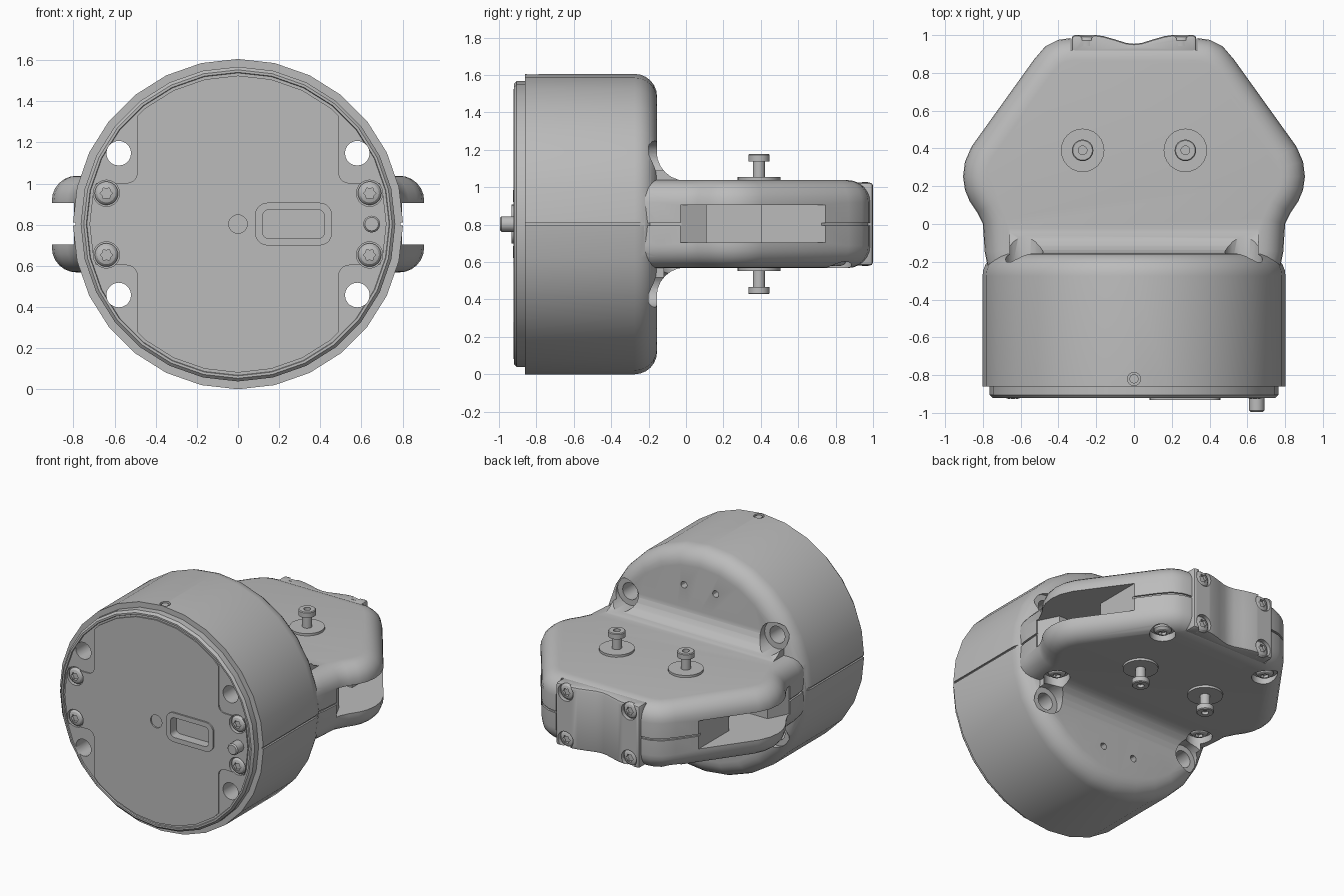
import bpy, bmesh
from math import sin, cos, pi, radians
from mathutils import Vector

cube = bpy.data.objects.get("Cube")
if cube:
    bpy.data.objects.remove(cube, do_unlink=True)

grey = bpy.data.materials.new("plain grey")
grey.use_nodes = True
grey.diffuse_color = (0.5, 0.5, 0.5, 1)
grey.node_tree.nodes["Principled BSDF"].inputs["Base Color"].default_value = grey.diffuse_color

MID = 0.803          # height of the central axis
HALF = 0.235         # half thickness of the arm
FRONT, BACK, DOWN, UP = (pi / 2, 0, 0), (-pi / 2, 0, 0), (pi, 0, 0), (0, 0, 0)
SIGNS = [(sx, sz) for sx in (1, -1) for sz in (1, -1)]
helpers = []

def place(name, me, loc, rot):
    ob = bpy.data.objects.new(name, me)
    ob.location, ob.rotation_euler = loc, rot
    bpy.context.collection.objects.link(ob)
    return ob

def make(name, bm, loc=(0, 0, 0), rot=UP):
    bmesh.ops.remove_doubles(bm, verts=bm.verts, dist=1e-5)
    bmesh.ops.recalc_face_normals(bm, faces=bm.faces)
    me = bpy.data.meshes.new(name)
    bm.to_mesh(me)
    bm.free()
    me.materials.append(grey)
    return place(name, me, loc, rot)

def loft(rings):
    bm = bmesh.new()
    loops = [[bm.verts.new(p) for p in ring] for ring in rings]
    n = len(loops[0])
    for a, b in zip(loops, loops[1:]):
        for i in range(n):
            j = (i + 1) % n
            bm.faces.new((a[i], a[j], b[j], b[i]))
    bm.faces.new(loops[0])
    bm.faces.new(loops[-1])
    return bm

def prism(name, pts, lo, hi, axis):
    to3 = {"x": lambda u, v, w: (w, u, v),
           "y": lambda u, v, w: (u, w, v),
           "z": lambda u, v, w: (u, v, w)}[axis]
    return make(name, loft([[to3(u, v, w) for u, v in pts] for w in (lo, hi)]))

def lathe(name, profile, loc=(0, 0, 0), rot=UP, steps=24):
    bm = bmesh.new()
    vs = [bm.verts.new((r, 0, h)) for r, h in profile]
    es = [bm.edges.new(e) for e in zip(vs, vs[1:])]
    bmesh.ops.spin(bm, geom=vs + es, axis=(0, 0, 1), cent=(0, 0, 0), angle=2 * pi, steps=steps)
    return make(name, bm, loc, rot)

def circle(u, v, r, n=20):
    return [(u + r * cos(2 * pi * i / n), v + r * sin(2 * pi * i / n)) for i in range(n)]

def rounded(u, v, hu, hv, r):
    pts = []
    for k, (su, sv) in enumerate(((1, 1), (-1, 1), (-1, -1), (1, -1))):
        for i in range(6):
            a = (k + i / 5) * pi / 2
            pts.append((u + su * (hu - r) + r * cos(a), v + sv * (hv - r) + r * sin(a)))
    return pts

def cutter(pts, lo, hi, axis):
    ob = prism("cutter", pts, lo, hi, axis)
    ob.hide_render = True
    helpers.append(ob)
    return ob

def carve(ob, tools, op="DIFFERENCE"):
    for t in tools:
        m = ob.modifiers.new("carve", "BOOLEAN")
        m.operation, m.solver, m.object = op, "EXACT", t
    bpy.context.view_layer.update()
    me = bpy.data.meshes.new_from_object(ob.evaluated_get(bpy.context.evaluated_depsgraph_get()))
    ob.modifiers.clear()
    ob.data = me

def inset(pts, d):
    out = []
    for i, p in enumerate(pts):
        a = (Vector(p) - Vector(pts[i - 1])).normalized()
        b = (Vector(pts[(i + 1) % len(pts)]) - Vector(p)).normalized()
        na, nb = Vector((-a.y, a.x)), Vector((-b.y, b.x))
        out.append(Vector(p) + (na + nb) * (d / (1 + na.dot(nb))))
    return out

# round housing with a soft rear edge
R = 0.12
turns = [i * pi / 12 for i in range(7)]
curve = [(0.683 + R * cos(a), -0.275 + R * sin(a)) for a in turns]
housing = lathe("housing", [(0, -0.86), (0.803, -0.86)] + curve + [(0, -0.155)],
                (0, 0, MID), BACK, 28)

# flat arm with rounded rims and a seam around its middle
side = [(0.74, -0.4), (0.79, -0.15), (0.8, 0), (0.83, 0.06), (0.87, 0.12), (0.895, 0.18),
        (0.905, 0.25), (0.895, 0.33), (0.86, 0.41), (0.53, 0.87), (0.47, 0.94), (0.4, 0.975),
        (0.33, 0.985)]
outline = side + [(-x, y) for x, y in reversed(side)]
rim = [(HALF - R + R * sin(a), R * (1 - cos(a))) for a in turns]
layers = [(-h, d) for h, d in reversed(rim)]
layers += [(-0.007, 0), (-0.007, 0.012), (0.007, 0.012), (0.007, 0)] + rim
arm = make("arm", loft([[(p.x, p.y, MID + h) for p in inset(outline, d)] for h, d in layers]))

# concave blends between arm and housing
blends = []
for s in (1, -1):
    arc = [(-0.002 - 0.155 * sin(a), MID + s * (HALF + 0.152 - 0.155 * cos(a))) for a in turns]
    prof = arc + [(-0.3, arc[-1][1]), (-0.3, MID + s * 0.12), (-0.002, MID + s * 0.12)]
    blends.append(prism("blend", prof, -0.66, 0.66, "x"))
helpers += [arm] + blends
carve(housing, [arm] + blends, "UNION")

# bolt holes, rear scoops, side slots, seam and screw pockets
bolts, tools = [], []
for sx, sz in SIGNS:
    z = MID + sz * 0.345
    bolts.append(cutter(circle(sx * 0.58, z, 0.06), -1.2, -0.1, "y"))
    tools.append(cutter(circle(sx * 0.58, z, 0.1), -0.2, 0.25, "y"))
    tools.append(cutter(circle(sx * 0.125, MID + sz * 0.53, 0.024, 12), -0.22, -0.1, "y"))
slot = [(0.79, -0.03), (0.72, 0.11), (0.5, 0.11), (0.5, 0.4), (0.62, 0.4), (0.62, 0.75),
        (1.1, 0.75), (1.1, -0.03)]
for sx in (1, -1):
    tools.append(cutter([(sx * x, y) for x, y in slot], 0.705, 0.905, "z"))
    tools.append(cutter(rounded(sx * 0.83, MID, 0.04, 0.007, 0.001), -0.95, -0.05, "y"))
    for x, y in ((0.43, 0.8), (0.6, -0.06)):
        tools.append(cutter(circle(sx * x, y, 0.085), 0.35, 0.615, "z"))
tools.append(cutter(circle(0, -0.82, 0.035, 16), 1.57, 1.7, "z"))
tools.append(cutter([(-0.335, 0.92), (0.335, 0.92), (0.335, 1.1), (-0.335, 1.1)], 0.4, 1.2, "z"))
carve(housing, bolts + tools)
lathe("top_pin", [(0, -0.03), (0.024, -0.03), (0.024, 0.028), (0, 0.028)], (0, -0.82, 1.57))

# front cap and its raised cover plate
cap = lathe("front_cap", [(0, 0.02), (0.765, 0.02), (0.765, -0.045), (0.75, -0.06), (0.738, -0.06),
                          (0.735, -0.052), (0, -0.052)], (0, -0.86, MID), BACK, 28)
cover = lathe("cover_plate", [(0, -0.9), (0.722, -0.9), (0.722, -0.921), (0, -0.921)],
              (0, 0, MID), BACK, 28)
seats = [cutter(circle(sx * 0.64, MID + sz * 0.15, 0.064), -1.1, -0.895, "y") for sx, sz in SIGNS]
corners = [cutter(rounded(sx * 0.79, MID + sz * 0.6, 0.3, 0.4, 0.05), -1.1, -0.85, "y")
           for sx, sz in SIGNS]
port = cutter(rounded(0.27, MID, 0.15, 0.07, 0.03), -1.1, -0.865, "y")
dimple = cutter(circle(0, MID, 0.045), -1.1, -0.905, "y")
carve(cap, bolts + seats + [port])
carve(cover, seats + corners + [port, dimple])

# port frame and round button
frame = prism("port_frame", rounded(0.27, MID, 0.187, 0.104, 0.06), -0.932, -0.91, "y")
carve(frame, [port])
lathe("button", [(0, 0), (0.041, 0), (0.041, 0.087), (0.033, 0.095), (0, 0.095)],
      (0.65, -0.9, MID), FRONT, 16)

# clamp plate at the rear with a shallow centre valley
half = [(0.33, 0.9), (0.33, 1.0), (0.2, 1.0), (0.16, 0.994), (0.1, 0.977), (0.04, 0.958)]
clamp = prism("rear_clamp", half + [(0, 0.954)] + [(-x, y) for x, y in reversed(half)],
              MID - 0.222, MID + 0.222, "z")
bevel = clamp.modifiers.new("soft", "BEVEL")
bevel.width, bevel.segments, bevel.angle_limit = 0.018, 2, radians(50)
carve(clamp, [cutter(circle(sx * 0.25, MID + sz * 0.168, 0.06), 0.972, 1.2, "y")
              for sx, sz in SIGNS])

# star-drive screws, sharing one mesh
head = lathe("screw_pattern", [(0, -0.03), (0.057, -0.03), (0.057, 0), (0.045, 0.014),
                               (0.025, 0.021), (0, 0.022)])
star = [(r * cos(i * pi / 6), r * sin(i * pi / 6)) for i, r in enumerate((0.03, 0.022) * 6)]
carve(head, [cutter(star, 0.002, 0.1, "z")])
helpers.append(head)
for sx, sz in SIGNS:
    place("cover_screw", head.data, (sx * 0.64, -0.905, MID + sz * 0.15), FRONT)
    place("clamp_screw", head.data, (sx * 0.25, 0.972, MID + sz * 0.168), BACK)
for x, y in ((0.43, 0.8), (0.6, -0.06)):
    for sx in (1, -1):
        place("arm_screw", head.data, (sx * x, y, 0.6), DOWN)

# headed posts on washers, above and below the arm
post = [(0, -0.01), (0.115, -0.01), (0.115, 0.016), (0.033, 0.016), (0.033, 0.1), (0.057, 0.1),
        (0.057, 0.135), (0.052, 0.14), (0.023, 0.14), (0.023, 0.12), (0, 0.12)]
for sx, sz in SIGNS:
    lathe("post", post, (sx * 0.272, 0.39, MID + sz * HALF), UP if sz > 0 else DOWN)

for ob in helpers:
    bpy.data.objects.remove(ob, do_unlink=True)

# smooth shading with crisp edges
bpy.context.view_layer.update()
for ob in [o for o in bpy.data.objects if o.type == "MESH"]:
    ob.select_set(True)
    bpy.context.view_layer.objects.active = ob
bpy.ops.object.shade_smooth_by_angle(angle=radians(30))
